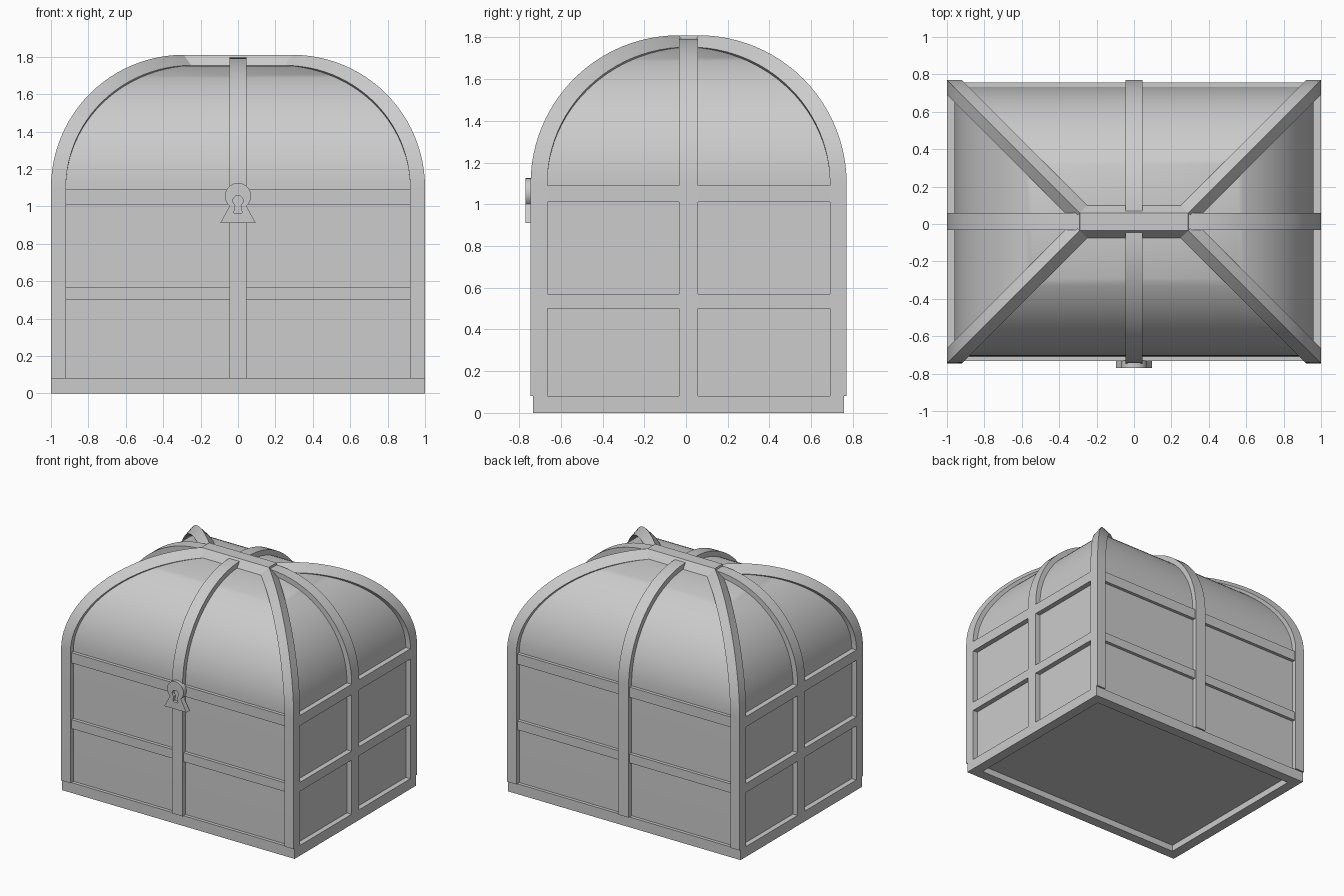
import bpy, bmesh, math
from mathutils import Vector

if "Cube" in bpy.data.objects:
    bpy.data.objects.remove(bpy.data.objects["Cube"])

YC = 0.0125            # depth centre of the body
RX, RY = 0.29, 0.0475  # half size of the flat ridge on top
R, ZS = 0.71, 1.1      # vault radius and spring height
N = 24
ARC = [math.pi / 2 * i / N for i in range(N + 1)]


def finish(name, bm):
    bmesh.ops.recalc_face_normals(bm, faces=bm.faces)
    me = bpy.data.meshes.new(name)
    bm.to_mesh(me)
    bm.free()
    ob = bpy.data.objects.new(name, me)
    bpy.context.collection.objects.link(ob)
    bpy.ops.object.select_all(action='DESELECT')
    ob.select_set(True)
    bpy.context.view_layer.objects.active = ob
    bpy.ops.object.shade_smooth_by_angle(angle=math.radians(30))
    return ob


def loft(name, rings):
    """Skin closed rings of points and cap both ends."""
    bm = bmesh.new()
    vs = [[bm.verts.new(p) for p in ring] for ring in rings]
    n = len(vs[0])
    for a, b in zip(vs, vs[1:]):
        for i in range(n):
            j = (i + 1) % n
            bm.faces.new((a[i], a[j], b[j], b[i]))
    bm.faces.new(vs[0])
    bm.faces.new(vs[-1])
    return finish(name, bm)


def rect(hx, hy, z):
    return [(-hx, YC - hy, z), (hx, YC - hy, z), (hx, YC + hy, z), (-hx, YC + hy, z)]


def box(name, x0, x1, y0, y1, z0, z1):
    """Box with y measured from the body centre."""
    p = [(x0, y0 + YC), (x1, y0 + YC), (x1, y1 + YC), (x0, y1 + YC)]
    return loft(name, [[(x, y, z) for x, y in p] for z in (z0, z1)])


# Chest body and vaulted lid panels
loft("body_and_lid", [rect(0.96, 0.72, 0.05)] + [
    rect(RX + 0.67 * math.cos(t), RY + 0.6725 * math.cos(t), ZS + 0.655 * math.sin(t))
    for t in ARC])

# Corner posts running up into diagonal ribs, square section turning with the arc
d = 0.08 / math.sqrt(2)
for sx in (-1, 1):
    for sy in (-1, 1):
        out = Vector((sx, sy, 0)).normalized()
        side = Vector((-sy, sx, 0)).normalized() * d
        rings = []
        for t, z in [(0, 0.08)] + [(t, ZS + R * math.sin(t)) for t in ARC]:
            c = math.cos(t)
            apex = Vector((sx * (RX + R * c), YC + sy * (RY + R * c), z))
            down = -(out * c + Vector((0, 0, math.sin(t)))) * d
            rings.append([apex, apex + down + side, apex + down * 2, apex + down - side])
        loft("corner_rib", rings)

# Ridge plate joining the ribs
bm = bmesh.new()
for sx in (-1, 1):
    for sy in (-1, 1):
        for x, y, z in ((RX, RY, 1.81), (0.25, 0.0875, 1.753), (0.30, RY, 1.753)):
            bm.verts.new((sx * x, YC + sy * y, z))
bmesh.ops.convex_hull(bm, input=bm.verts)
finish("ridge_plate", bm)


# Centre straps over the front, back and both sides
def strap(name, base, along_x, s):
    rings = []
    for t, z0 in [(0, 0.08)] + [(t, None) for t in ARC]:
        c, sn = math.cos(t), math.sin(t)
        ho, zo = base + R * c, ZS + 0.695 * sn
        hi, zi = base + 0.65 * c, ZS + 0.635 * sn
        if z0:
            zo = zi = z0
        ring = []
        for w, h, z in ((-0.045, ho, zo), (0.045, ho, zo), (0.045, hi, zi), (-0.045, hi, zi)):
            ring.append((s * h, YC + w, z) if along_x else (w, YC + s * h, z))
        rings.append(ring)
    loft(name, rings)


for s in (-1, 1):
    strap("front_back_strap", RY, False, s)
    strap("side_strap", RX, True, s)

# Horizontal bands
for z0, z1 in ((0.5, 0.57), (1.01, 1.09)):
    for s in (-1, 1):
        box("long_band", -0.93, 0.93, *sorted((s * 0.68, s * 0.745)), z0, z1)
        box("side_band", *sorted((s * 0.92, s * 1.0)), -0.69, 0.69, z0, z1)

# Base rim, open underneath
for s in (-1, 1):
    box("base_long_rail", -1, 1, *sorted((s * 0.665, s * 0.745)), 0, 0.08)
    box("base_side_rail", *sorted((s * 0.92, s * 1.0)), -0.665, 0.665, 0, 0.08)


# Lock plate with keyhole
def keyhole(cz, r, neck, foot, z_foot):
    a0 = math.asin(neck / r) - math.pi / 2
    a1 = math.pi - a0
    pts = [(r * math.cos(a0 + (a1 - a0) * i / 24), cz + r * math.sin(a0 + (a1 - a0) * i / 24))
           for i in range(25)]
    return pts + [(-foot, z_foot), (foot, z_foot)]


cu = bpy.data.curves.new("lock_plate", 'CURVE')
cu.dimensions = '2D'
cu.fill_mode = 'BOTH'
cu.extrude = 0.02
for pts in (keyhole(1.055, 0.07, 0.045, 0.095, 0.91), keyhole(1.03, 0.027, 0.014, 0.022, 0.965)):
    sp = cu.splines.new('POLY')
    sp.points.add(len(pts) - 1)
    for p, (x, z) in zip(sp.points, pts):
        p.co = (x, z, 0, 1)
    sp.use_cyclic_u = True
lock = bpy.data.objects.new("lock_plate", cu)
bpy.context.collection.objects.link(lock)
lock.rotation_euler = (math.pi / 2, 0, 0)
lock.location = (0, -0.75, 0)
bpy.ops.object.select_all(action='DESELECT')
lock.select_set(True)
bpy.context.view_layer.objects.active = lock
bpy.ops.object.convert(target='MESH')
bpy.ops.object.shade_smooth_by_angle(angle=math.radians(30))
